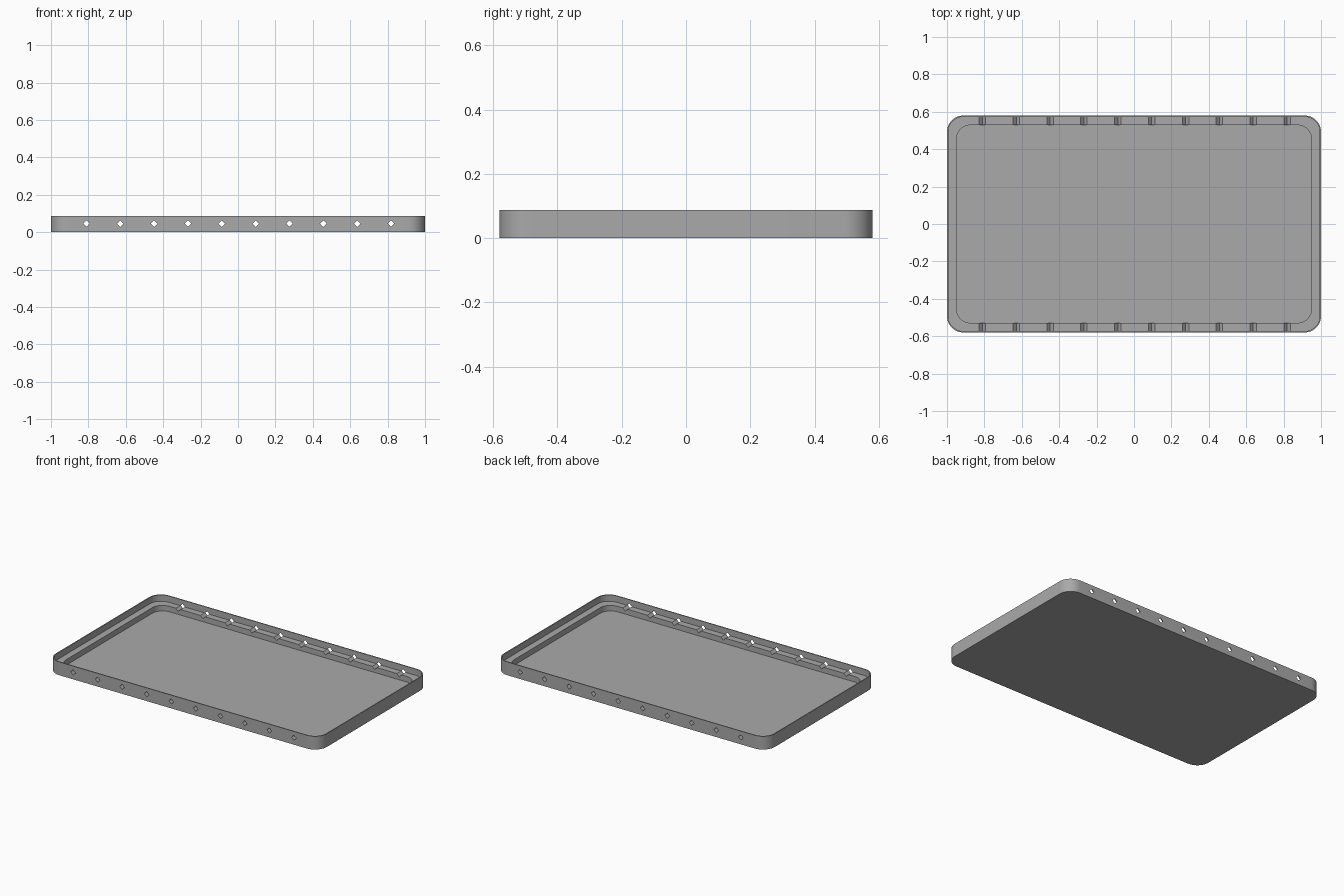
import bpy, bmesh, math

cube = bpy.data.objects.get("Cube")
if cube:
    bpy.data.objects.remove(cube)

HALF_X, HALF_Y, HEIGHT = 1.0, 0.58, 0.088
RADIUS, SEGMENTS = 0.088, 12
WALL, LEDGE = 0.007, 0.051          # insets of the wall and the ledge
LEDGE_Z, FLOOR_Z = 0.046, 0.009
HOLES, PITCH, HOLE_SHIFT, HOLE_R = 10, 0.181, 0.004, 0.0175

grey = bpy.data.materials.new("mid grey")
grey.use_nodes = True
colour = (0.4, 0.4, 0.4, 1)
grey.diffuse_color = colour
grey.node_tree.nodes["Principled BSDF"].inputs["Base Color"].default_value = colour


def make_object(name, bm):
    bmesh.ops.recalc_face_normals(bm, faces=bm.faces)
    mesh = bpy.data.meshes.new(name)
    bm.to_mesh(mesh)
    bm.free()
    mesh.materials.append(grey)
    obj = bpy.data.objects.new(name, mesh)
    bpy.context.collection.objects.link(obj)
    return obj


def rounded_ring(bm, inset, radius, z):
    """Rounded rectangle of vertices, pulled in from the outer edge."""
    ring = []
    for i, (sx, sy) in enumerate([(1, 1), (-1, 1), (-1, -1), (1, -1)]):
        cx, cy = sx * (HALF_X - inset - radius), sy * (HALF_Y - inset - radius)
        for k in range(SEGMENTS + 1):
            a = (i + k / SEGMENTS) * math.pi / 2
            ring.append(bm.verts.new((cx + radius * math.cos(a), cy + radius * math.sin(a), z)))
    return ring


# Tray: underside, outer wall, rim, inner wall, ledge and floor lofted in order
bm = bmesh.new()
steps = [(0, RADIUS, 0), (0, RADIUS, HEIGHT),
         (WALL, RADIUS - WALL, HEIGHT), (WALL, RADIUS - WALL, LEDGE_Z),
         (LEDGE, 0.075, LEDGE_Z), (LEDGE, 0.075, FLOOR_Z)]
rings = [rounded_ring(bm, *s) for s in steps]
for low, high in zip(rings, rings[1:]):
    for i in range(len(low)):
        j = (i + 1) % len(low)
        bm.faces.new((low[i], low[j], high[j], high[i]))
bm.faces.new(rings[0])
bm.faces.new(rings[-1])
tray = make_object("tray", bm)

# Diamond bars that pierce both long walls and groove the ledges
bm = bmesh.new()
for n in range(HOLES):
    x = HOLE_SHIFT + (n - (HOLES - 1) / 2) * PITCH
    ends = [[bm.verts.new((x + dx * HOLE_R, y, LEDGE_Z + dz * HOLE_R))
             for dx, dz in [(1, 0), (0, 1), (-1, 0), (0, -1)]] for y in (-0.7, 0.7)]
    bm.faces.new(ends[0])
    bm.faces.new(ends[1])
    for i in range(4):
        j = (i + 1) % 4
        bm.faces.new((ends[0][i], ends[0][j], ends[1][j], ends[1][i]))
cutter = make_object("hole_cutter", bm)
cutter.hide_render = True
cutter.hide_set(True)

# Cut the holes, then smooth only the rounded corners
cut = tray.modifiers.new("holes", "BOOLEAN")
cut.operation = "DIFFERENCE"
cut.solver = "EXACT"
cut.object = cutter
bpy.ops.object.select_all(action="DESELECT")
tray.select_set(True)
bpy.context.view_layer.objects.active = tray
bpy.ops.object.modifier_apply(modifier=cut.name)
bpy.data.objects.remove(cutter)
bpy.ops.object.shade_smooth_by_angle(angle=math.radians(30))
